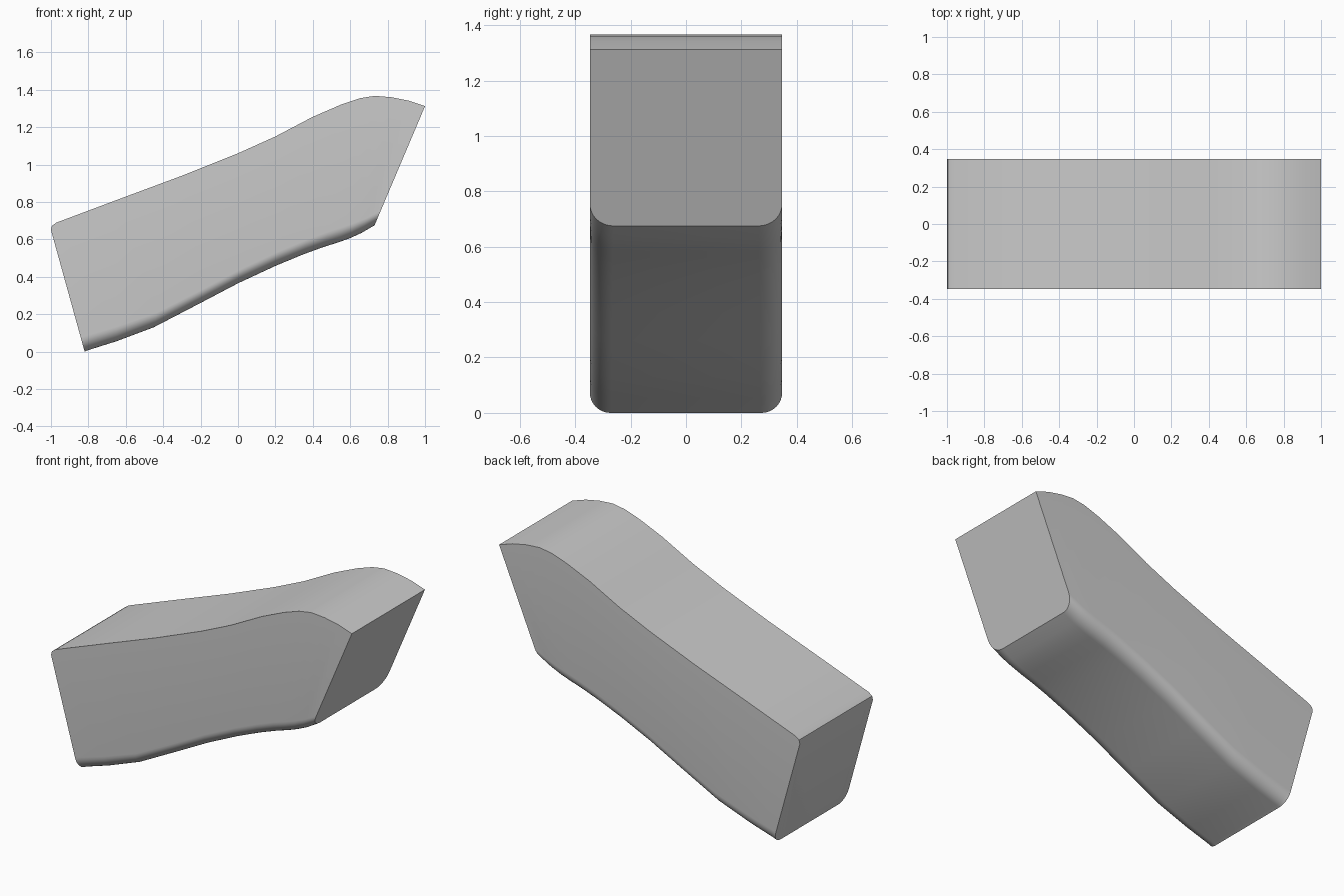
import bpy, bmesh, math
from mathutils import Vector

cube = bpy.data.objects.get("Cube")
if cube:
    bpy.data.objects.remove(cube, do_unlink=True)

HALF_WIDTH = 0.347
WALL = 0.04
# Matching (x, z) stations along the roof and the floor of the duct
ROOF = [(-1, 0.65), (-0.995, 0.672), (-0.97, 0.69), (-0.65, 0.81), (-0.3, 0.94),
        (0, 1.06), (0.2, 1.15), (0.4, 1.255), (0.55, 1.32), (0.65, 1.354),
        (0.73, 1.367), (0.82, 1.36), (0.91, 1.342), (1, 1.312)]
FLOOR = [(-0.82, 0), (-0.815, 0.002), (-0.8, 0.008), (-0.65, 0.055), (-0.45, 0.13),
         (-0.2, 0.26), (0, 0.365), (0.2, 0.458), (0.35, 0.52), (0.46, 0.56),
         (0.54, 0.585), (0.6, 0.607), (0.66, 0.634), (0.73, 0.675)]


def section(bm, roof, floor, inset, floor_radius, roof_radius):
    """One closed ring: box section with rounded corners."""
    a = Vector((roof[0], 0, roof[1]))
    b = Vector((floor[0], 0, floor[1]))
    up = (a - b).normalized()
    height, half = (a - b).length - inset, HALF_WIDTH - inset
    ring = []
    corners = [(1, inset, 1, floor_radius, -90), (1, height, -1, roof_radius, 0),
               (-1, height, -1, roof_radius, 90), (-1, inset, 1, floor_radius, 180)]
    for side, level, inward, radius, start in corners:
        steps = 8 if radius else 0
        for i in range(steps + 1):
            t = math.radians(start + 90 * i / max(steps, 1))
            y = side * (half - radius) + radius * math.cos(t)
            h = level + inward * radius + radius * math.sin(t)
            p = b + up * h
            ring.append(bm.verts.new((p.x, y, p.z)))
    return ring


def bridge(bm, first, second):
    n = len(first)
    for i in range(n):
        j = (i + 1) % n
        bm.faces.new((first[i], first[j], second[j], second[i]))


def tube(bm, stations, inset, floor_radii, roof_radius):
    """Loft rings along the stations and cap the far end."""
    last = len(stations) - 1
    rings = []
    for i, (roof, floor) in enumerate(stations):
        f = i / last
        radius = floor_radii[0] * (1 - f) + floor_radii[1] * f
        rings.append(section(bm, roof, floor, inset, radius, roof_radius))
    for first, second in zip(rings, rings[1:]):
        bridge(bm, first, second)
    bm.faces.new(rings[-1])
    return rings[0]


bm = bmesh.new()
stations = list(zip(ROOF, FLOOR))
# Outer shell, closed at the raised end
outer = tube(bm, stations, 0, (0.075, 0.085), 0)
# Inner lining, stopping short of the closed end
end_roof = (ROOF[-1][0] - 0.05, ROOF[-1][1] + 0.016)
end_floor = (FLOOR[-1][0] - 0.05, FLOOR[-1][1] - 0.025)
lining = [stations[0]] + stations[3:-1] + [(end_roof, end_floor)]
inner = tube(bm, lining, WALL, (0.06, 0.06), 0.035)
# Rim joining the shell and lining around the open end
rim_edges = [e for e in bm.edges if e.is_boundary]
bmesh.ops.bridge_loops(bm, edges=rim_edges)
bmesh.ops.recalc_face_normals(bm, faces=bm.faces)

mesh = bpy.data.meshes.new("duct_shell")
bm.to_mesh(mesh)
bm.free()
duct = bpy.data.objects.new("duct_shell", mesh)
bpy.context.collection.objects.link(duct)

# Plain grey finish
grey = bpy.data.materials.new("plain_grey")
grey.use_nodes = True
colour = (0.6, 0.6, 0.6, 1)
grey.diffuse_color = colour
grey.node_tree.nodes["Principled BSDF"].inputs["Base Color"].default_value = colour
mesh.materials.append(grey)

bpy.ops.object.select_all(action="DESELECT")
duct.select_set(True)
bpy.context.view_layer.objects.active = duct
bpy.ops.object.shade_smooth_by_angle(angle=math.radians(35))
